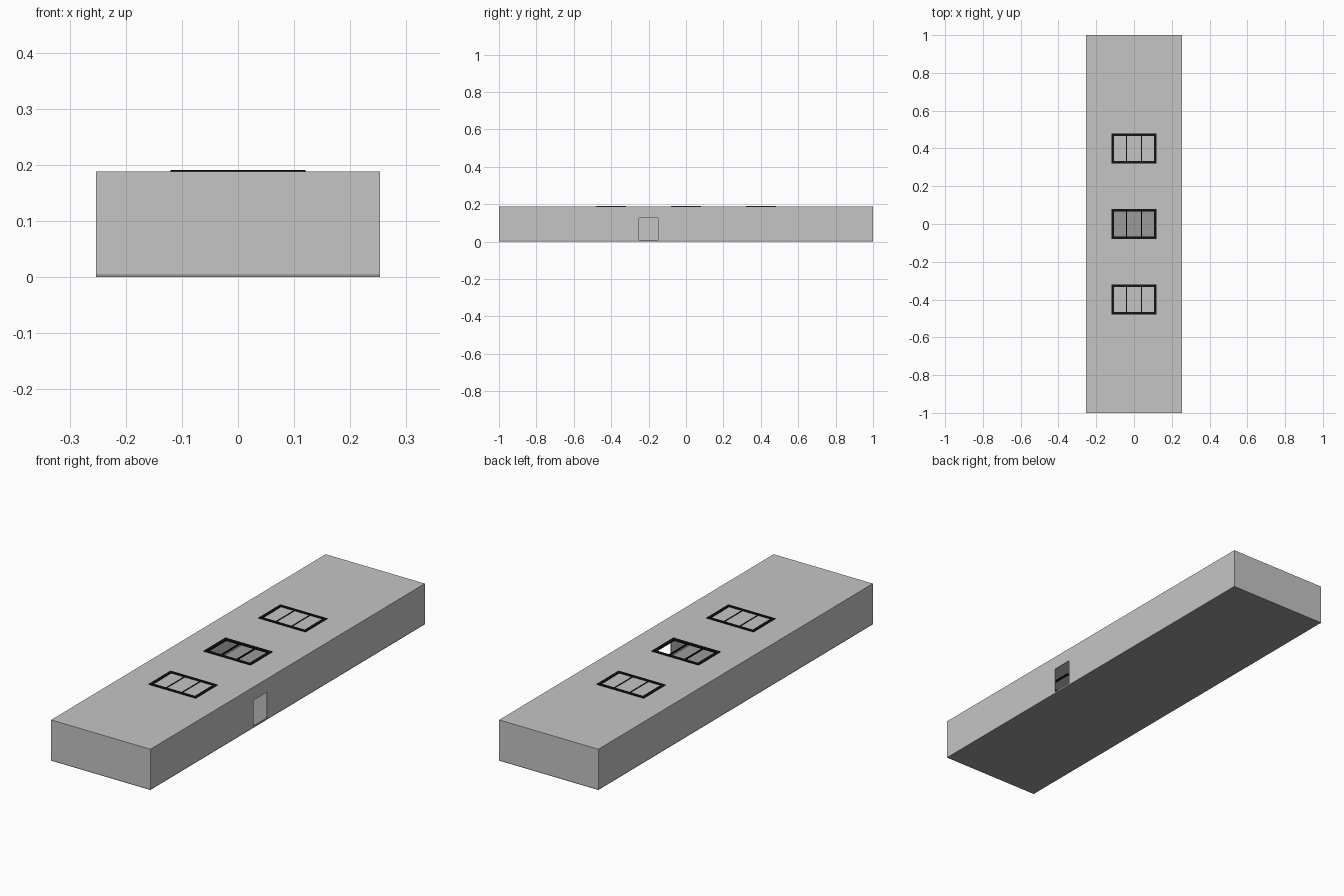
import bpy

if "Cube" in bpy.data.objects:
    bpy.data.objects.remove(bpy.data.objects["Cube"])

HX, HY, TOP, BASE, T = 0.253, 1.0, 0.188, 0.005, 0.003


def material(name, v):
    m = bpy.data.materials.new(name)
    m.diffuse_color = (v, v, v, 1)
    m.use_nodes = True
    m.node_tree.nodes["Principled BSDF"].inputs["Base Color"].default_value = m.diffuse_color
    return m


wall_grey = material("light_grey_wall", 0.56)
floor_grey = material("mid_grey_floor", 0.33)
black = material("black_frame", 0.006)


def box(name, lo, hi, mat=None):
    """Axis-aligned box between two corners."""
    bpy.ops.mesh.primitive_cube_add(size=1)
    ob = bpy.context.object
    ob.name = name
    ob.scale = [b - a for a, b in zip(lo, hi)]
    ob.location = [(a + b) / 2 for a, b in zip(lo, hi)]
    bpy.ops.object.transform_apply(location=True, rotation=False, scale=True)
    if mat:
        ob.data.materials.append(mat)
    return ob


def cut(target, lo, hi):
    """Subtract a box from the target and remove the cutter."""
    cutter = box("cutter", lo, hi)
    cutter.hide_render = True
    mod = target.modifiers.new("cut", 'BOOLEAN')
    mod.operation = 'DIFFERENCE'
    mod.solver = 'EXACT'
    mod.object = cutter
    bpy.context.view_layer.objects.active = target
    bpy.ops.object.modifier_apply(modifier=mod.name)
    bpy.data.objects.remove(cutter, do_unlink=True)


# floor slab
box("floor_slab", (-HX, -HY, 0), (HX, HY, BASE), floor_grey)

# thin hollow shell: walls and roof, open underneath
shell = box("walls_and_roof", (-HX, -HY, BASE), (HX, HY, TOP), wall_grey)
cut(shell, (-HX + T, -HY + T, -0.05), (HX - T, HY - T, TOP - T))
# doorway in the right wall
cut(shell, (HX - 0.03, -0.25, 0.008), (HX + 0.03, -0.15, 0.126))
# open middle skylight
cut(shell, (-0.11, -0.07, TOP - 0.03), (0.11, 0.07, TOP + 0.03))

# skylight frames: four rails and two thin bars each
FX, FY, R, Z0, Z1 = 0.12, 0.08, 0.014, 0.184, 0.191
for tag, cy in (("front", -0.4), ("middle", 0.0), ("back", 0.4)):
    for s, side in ((-1, "a"), (1, "b")):
        xs = sorted((s * FX, s * (FX - R)))
        ys = sorted((s * FY, s * (FY - R)))
        box(f"{tag}_skylight_end_rail_{side}", (xs[0], cy - FY, Z0), (xs[1], cy + FY, Z1), black)
        box(f"{tag}_skylight_long_rail_{side}", (-FX + R, cy + ys[0], Z0), (FX - R, cy + ys[1], Z1), black)
        box(f"{tag}_skylight_bar_{side}", (s * 0.04 - 0.0025, cy - FY + R, Z0),
            (s * 0.04 + 0.0025, cy + FY - R, Z1 - 0.001), black)
